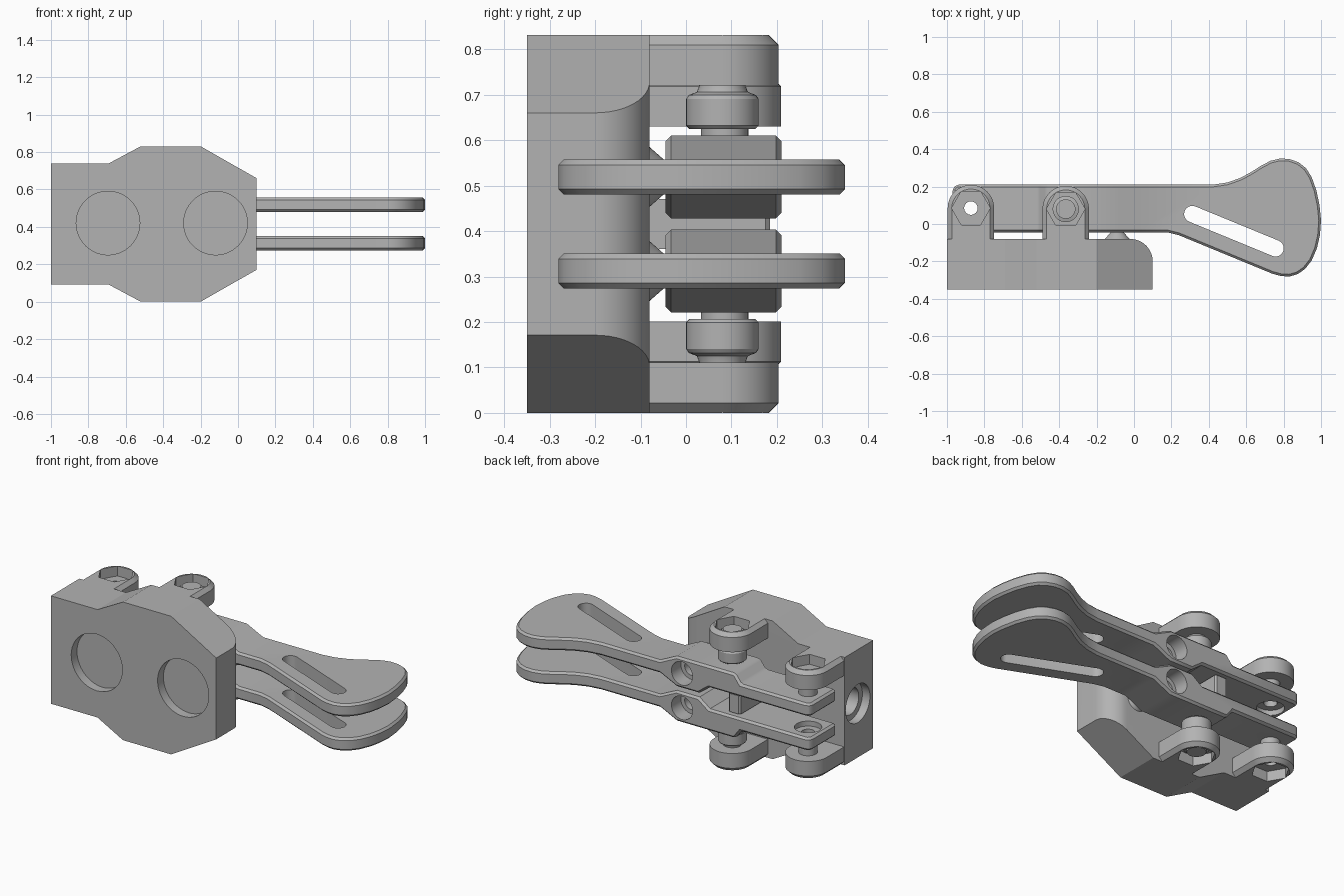
import bpy, bmesh, math
from mathutils import Matrix, Vector

if "Cube" in bpy.data.objects:
    bpy.data.objects.remove(bpy.data.objects["Cube"])

C = 0.4155                       # height of the symmetry plane
LUG1, LUG2 = (-0.872, 0.085), (-0.365, 0.08)

mat = bpy.data.materials.new("machined grey")
mat.diffuse_color = (0.45, 0.45, 0.45, 1)
mat.use_nodes = True
mat.node_tree.nodes["Principled BSDF"].inputs["Base Color"].default_value = mat.diffuse_color


def new_object(name, bm):
    bmesh.ops.recalc_face_normals(bm, faces=bm.faces)
    me = bpy.data.meshes.new(name)
    bm.to_mesh(me)
    bm.free()
    me.materials.append(mat)
    ob = bpy.data.objects.new(name, me)
    ob.location.z = C
    bpy.context.collection.objects.link(ob)
    return ob


def prism(name, pts, lo, hi, axis="z"):
    """Outline in (x, y) extruded along z, or in (x, z) extruded along y."""
    bm = bmesh.new()
    if axis == "z":
        vs = [bm.verts.new((a, b, lo - C)) for a, b in pts]
        step = Vector((0, 0, hi - lo))
    else:
        vs = [bm.verts.new((a, lo, b - C)) for a, b in pts]
        step = Vector((0, hi - lo, 0))
    ext = bmesh.ops.extrude_face_region(bm, geom=[bm.faces.new(vs)])
    bmesh.ops.translate(bm, vec=step, verts=[v for v in ext["geom"] if isinstance(v, bmesh.types.BMVert)])
    return new_object(name, bm)


def rod(name, p, q, r, r2=None, n=40):
    """Cylinder or cone between two points."""
    p, q = Vector(p), Vector(q)
    bm = bmesh.new()
    m = Matrix.Translation((p + q) / 2 - Vector((0, 0, C))) @ (q - p).to_track_quat("Z", "Y").to_matrix().to_4x4()
    bmesh.ops.create_cone(bm, cap_ends=True, segments=n, radius1=r,
                          radius2=r if r2 is None else r2, depth=(q - p).length, matrix=m)
    return new_object(name, bm)


def circle(cx, cy, r, n=40, a0=0.0, a1=2 * math.pi):
    full = abs(a1 - a0 - 2 * math.pi) < 1e-6
    k = n if full else n + 1
    return [(cx + r * math.cos(a0 + (a1 - a0) * i / n), cy + r * math.sin(a0 + (a1 - a0) * i / n)) for i in range(k)]


def lathe(name, prof, cx, cy, n=40):
    """Closed (radius, z) profile spun about a vertical axis."""
    bm = bmesh.new()
    rings = [[bm.verts.new((cx + r * math.cos(2 * math.pi * i / n), cy + r * math.sin(2 * math.pi * i / n), z - C))
              for i in range(n)] for r, z in prof]
    for a, b in zip(rings, rings[1:] + rings[:1]):
        for i in range(n):
            j = (i + 1) % n
            bm.faces.new((a[i], a[j], b[j], b[i]))
    return new_object(name, bm)


def apply(ob, kind, **props):
    m = ob.modifiers.new(kind, kind)
    for k, v in props.items():
        setattr(m, k, v)
    bpy.context.view_layer.objects.active = ob
    bpy.ops.object.modifier_apply(modifier=m.name)


def boolean(ob, op, *tools):
    for t in tools:
        apply(ob, "BOOLEAN", operation=op, solver="EXACT", object=t)
        bpy.data.objects.remove(t)


def chamfer(ob, w, seg=1):
    apply(ob, "BEVEL", width=w, segments=seg, limit_method="ANGLE", angle_limit=math.radians(40))


def mirror(ob):
    apply(ob, "MIRROR", use_axis=(False, False, True), use_mirror_merge=False)


# Body: front outline intersected with the top outline
half = [(-1, 0.74), (-0.69, 0.74), (-0.52, 0.831), (-0.2, 0.831), (0.1, 0.66)]
front = half + [(x, 2 * C - z) for x, z in reversed(half)]
body = prism("body", front, -0.35, -0.08, "y")
top = [(-1.1, -0.5), (0.1, -0.5)] + circle(-0.02, -0.2, 0.12, 12, 0, math.pi / 2) + [(-1.1, -0.08)]
boolean(body, "INTERSECT", prism("top_cut", top, -0.2, 1.1))
# Two shallow round front pockets and the stepped bore in the end
boolean(body, "DIFFERENCE",
        rod("pocket_cut", (-0.695, -0.4, C + 0.005), (-0.695, -0.295, C + 0.005), 0.17, n=64),
        rod("pocket_cut", (-0.12, -0.4, C + 0.005), (-0.12, -0.295, C + 0.005), 0.17, n=64),
        rod("bore_cut", (-1.1, -0.205, C), (-0.95, -0.205, C), 0.115, n=48),
        rod("bore_cut", (-1.0, -0.205, C), (-0.8, -0.205, C), 0.08, n=48))

# Pivot lugs with hexagonal pockets, top and bottom
for name, (cx, cy), z0, z1 in (("end_lug", LUG1, 0.63, 0.74), ("middle_lug", LUG2, 0.72, 0.831)):
    r = 0.124
    lug = prism(name, [(cx - r, -0.12), (cx + r, -0.12)] + circle(cx, cy, r, 28, 0, math.pi), z0, z1)
    rim = [e for e in lug.data.edges if all(lug.data.vertices[v].co.z > z1 - C - 1e-4 for v in e.vertices)
           and max(lug.data.vertices[v].co.y for v in e.vertices) > 0]
    bm = bmesh.new()
    bm.from_mesh(lug.data)
    bm.edges.ensure_lookup_table()
    bmesh.ops.bevel(bm, geom=[bm.edges[e.index] for e in rim], offset=0.022, segments=1, affect="EDGES")
    bm.to_mesh(lug.data)
    bm.free()
    boolean(lug, "DIFFERENCE",
            prism("hex_cut", circle(cx, cy, 0.103, 6), z1 - 0.06, z1 + 0.1),
            prism("hole_cut", circle(cx, cy, 0.036), z0 - 0.1, z1 + 0.1))
    mirror(lug)

# Hollow end pivot pin between lug and lever
x, y = LUG1
pin = lathe("end_pivot_pin", [(0.036, 0.54), (0.052, 0.54), (0.052, 0.645), (0.036, 0.645)], x, y)
mirror(pin)

# Middle pivot screw: rounded collar, waist and stud seen in the hex pocket
x, y = LUG2
collar = lathe("pivot_collar", [(0.025, 0.624), (0.072, 0.624), (0.08, 0.632), (0.08, 0.69), (0.074, 0.699),
                                (0.056, 0.706), (0.05, 0.722), (0.05, 0.735), (0.025, 0.735)], x, y)
mirror(collar)
stud = lathe("pivot_stud", [(0.001, 0.63), (0.037, 0.63), (0.037, 0.765), (0.07, 0.765), (0.07, 0.785),
                            (0.052, 0.79), (0.052, 0.805), (0.001, 0.805)], x, y)
mirror(stud)

# Lever: side profile intersected with the paddle outline
side = [(-1.1, 0.557), (-0.51, 0.557), (-0.47, 0.61), (-0.08, 0.61), (0.03, 0.557), (1.1, 0.557),
        (1.1, 0.48), (0.03, 0.48), (-0.08, 0.428), (-0.23, 0.428), (-0.3, 0.48), (-1.1, 0.48)]
paddle = [(-0.95, 0.21), (0.42, 0.21), (0.5, 0.222), (0.57, 0.247), (0.63, 0.28), (0.68, 0.312), (0.73, 0.338),
          (0.78, 0.35), (0.83, 0.348), (0.88, 0.33), (0.92, 0.298), (0.95, 0.25), (0.975, 0.18), (0.992, 0.1),
          (1.0, 0.02), (0.994, -0.06), (0.978, -0.13), (0.95, -0.195), (0.915, -0.24), (0.875, -0.268),
          (0.83, -0.281), (0.785, -0.278), (0.74, -0.266), (0.24, -0.06), (0.18, -0.045), (-0.97, -0.045),
          (-0.97, 0.19)]
lever = prism("lever", side, -0.5, 0.5, "y")
boolean(lever, "INTERSECT", prism("paddle_cut", paddle, 0.3, 0.8))
chamfer(lever, 0.012)

# Lever slot, counterbored cross hole and end pivot hole
ax, ay, bx, by = 0.312, 0.053, 0.757, -0.13
t = math.atan2(by - ay, bx - ax)
slot = circle(bx, by, 0.044, 12, t - math.pi / 2, t + math.pi / 2) + \
    circle(ax, ay, 0.044, 12, t + math.pi / 2, t + 1.5 * math.pi)
boolean(lever, "DIFFERENCE",
        prism("slot_cut", slot, 0.3, 0.8),
        rod("cross_cut", (-0.12, 0.12, 0.519), (-0.12, 0.4, 0.519), 0.07),
        rod("cross_cut", (-0.12, -0.2, 0.519), (-0.12, 0.2, 0.519), 0.045),
        prism("pin_cut", circle(*LUG1, 0.036), 0.3, 0.8),
        prism("pin_recess_cut", circle(*LUG1, 0.075), 0.4, 0.51))
mirror(lever)

# Conical seats on the body under the levers
seat = rod("cone_seat", (-0.09, -0.085, 0.519), (-0.09, -0.045, 0.519), 0.07, 0.035)
mirror(seat)

# Stop post between the levers
post = prism("stop_post", [(-0.49, -0.1), (-0.41, -0.1), (-0.41, 0.175), (-0.42, 0.185), (-0.48, 0.185), (-0.49, 0.175)],
             C - 0.055, C + 0.055)

# Smooth curved walls, keep machined edges sharp
for ob in bpy.context.collection.objects:
    ob.select_set(True)
    bpy.context.view_layer.objects.active = ob
bpy.ops.object.shade_smooth_by_angle(angle=math.radians(28))
